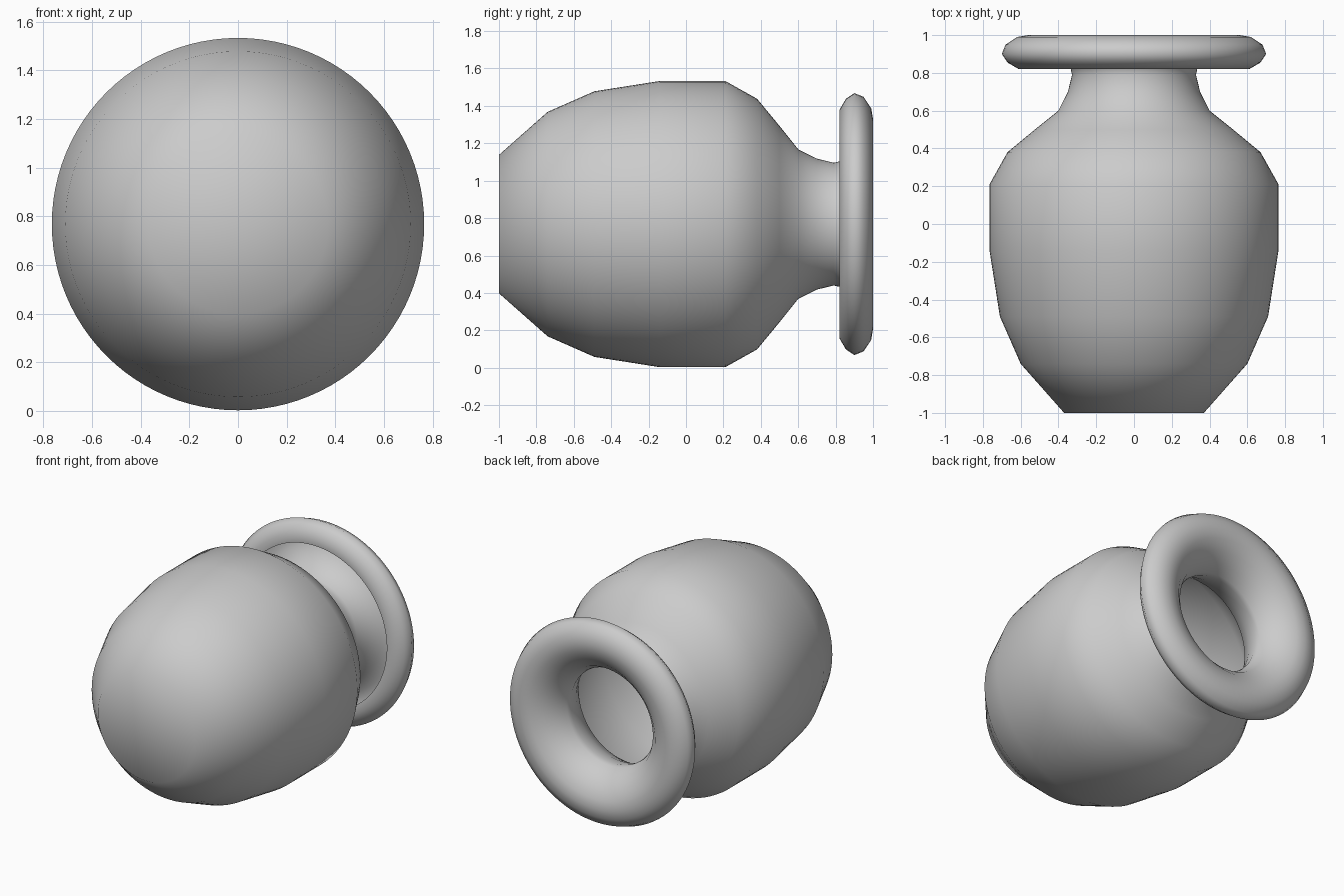
import bpy, bmesh, math
from mathutils import Matrix, Vector

if "Cube" in bpy.data.objects:
    bpy.data.objects.remove(bpy.data.objects["Cube"])

AXIS_Z = 0.768
SEGMENTS = 96

# Vase outline as (radius, position along y): base, body, neck, flare, rolled lip
PROFILE = [
    (0.0, -1.0), (0.37, -1.0), (0.60, -0.74), (0.71, -0.49), (0.765, -0.14),
    (0.765, 0.21), (0.67, 0.38), (0.525, 0.50), (0.40, 0.60), (0.35, 0.70),
    (0.328, 0.79), (0.335, 0.82), (0.37, 0.89), (0.43, 0.95), (0.50, 0.99),
    (0.56, 1.0), (0.62, 0.99), (0.68, 0.95), (0.70, 0.90), (0.67, 0.855),
    (0.61, 0.82), (0.56, 0.825),
]


def lathe(name, profile):
    """Spin an open outline around the horizontal y axis."""
    bm = bmesh.new()
    verts = [bm.verts.new((r, y, 0)) for r, y in profile]
    edges = [bm.edges.new(pair) for pair in zip(verts, verts[1:])]
    bmesh.ops.spin(bm, geom=verts + edges, cent=(0, 0, 0), axis=(0, 1, 0),
                   angle=math.tau, steps=SEGMENTS, use_duplicate=False)
    bmesh.ops.remove_doubles(bm, verts=bm.verts, dist=0.0005)
    bmesh.ops.recalc_face_normals(bm, faces=bm.faces)
    # Outside of the base must face the front
    base = min(bm.faces, key=lambda f: f.calc_center_median().y)
    if base.normal.y > 0:
        bmesh.ops.reverse_faces(bm, faces=bm.faces)
    bmesh.ops.transform(bm, matrix=Matrix.Translation(Vector((0, 0, AXIS_Z))), verts=bm.verts)
    for f in bm.faces:
        f.smooth = True
    mesh = bpy.data.meshes.new(name)
    bm.to_mesh(mesh)
    bm.free()
    obj = bpy.data.objects.new(name, mesh)
    bpy.context.collection.objects.link(obj)
    return obj


# Thin-walled vase lying on its side, mouth toward the back
lathe("vase", PROFILE)
